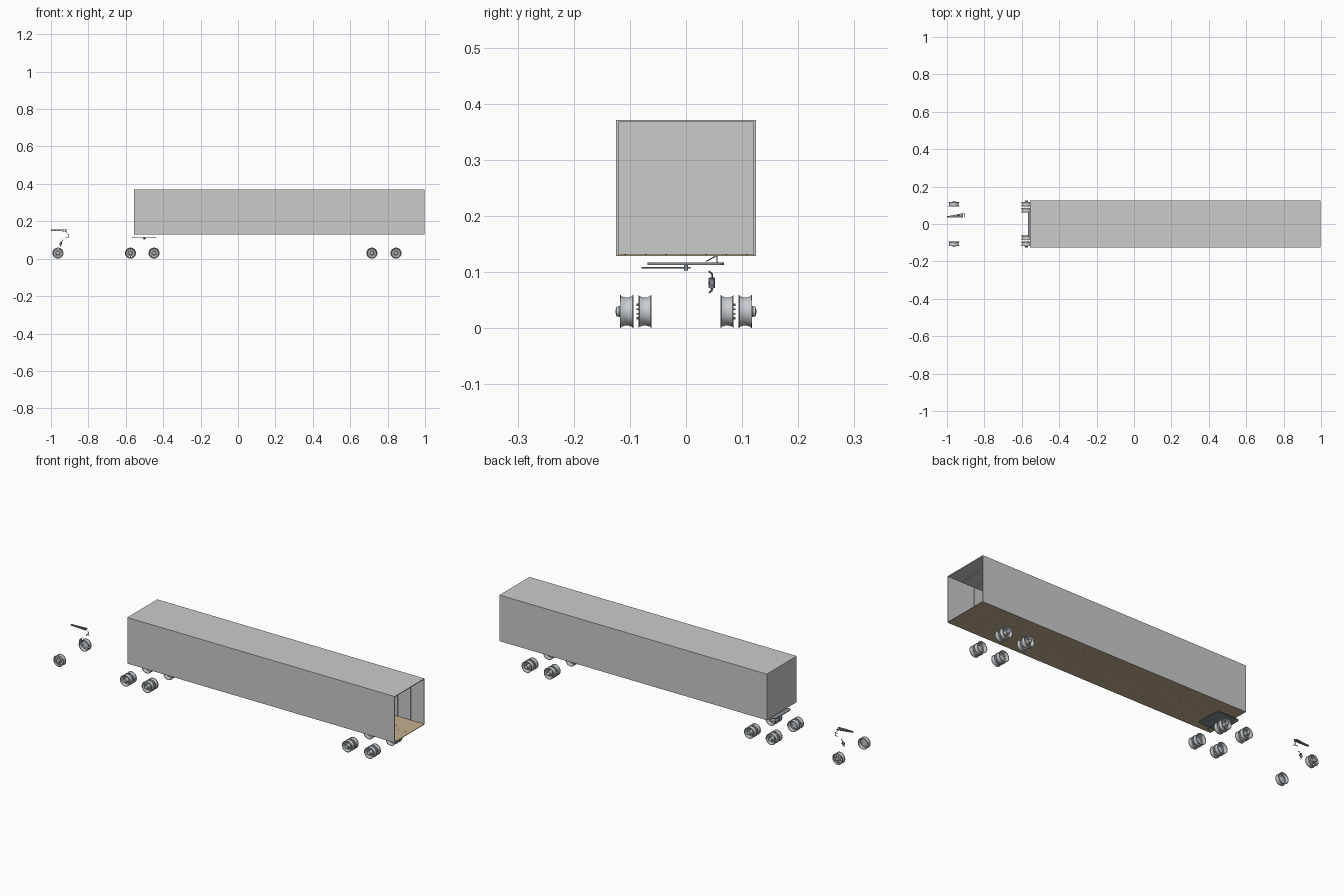
import bpy, bmesh
from math import pi, cos, sin, radians
from mathutils import Matrix, Vector

if "Cube" in bpy.data.objects:
    bpy.data.objects.remove(bpy.data.objects["Cube"])


def material(name, c):
    m = bpy.data.materials.new(name)
    m.diffuse_color = (*c, 1)
    m.use_nodes = True
    m.node_tree.nodes["Principled BSDF"].inputs["Base Color"].default_value = m.diffuse_color
    return m


WOOD = material("wood", (0.55, 0.43, 0.28))
STEEL = material("steel", (0.58, 0.61, 0.63))
DARK = material("dark_steel", (0.25, 0.28, 0.31))


def add_mesh(name, me, mat=None):
    ob = bpy.data.objects.new(name, me)
    bpy.context.collection.objects.link(ob)
    if mat and not me.materials:
        me.materials.append(mat)
    return ob


def finish(bm, name, mat=None, angle=None):
    bmesh.ops.recalc_face_normals(bm, faces=bm.faces)
    if angle:
        for f in bm.faces:
            f.smooth = True
        for e in bm.edges:
            e.smooth = len(e.link_faces) == 2 and e.calc_face_angle(0) < radians(angle)
    me = bpy.data.meshes.new(name)
    bm.to_mesh(me)
    bm.free()
    if mat:
        me.materials.append(mat)
    return me


def box(bm, lo, hi):
    lo, hi = Vector(lo), Vector(hi)
    m = Matrix.Translation((lo + hi) / 2) @ Matrix.Diagonal((*(hi - lo), 1))
    bmesh.ops.create_cube(bm, size=1, matrix=m)


def rod(bm, a, b, r, n=10):
    a, b = Vector(a), Vector(b)
    q = (b - a).to_track_quat('Z', 'Y').to_matrix().to_4x4()
    bmesh.ops.create_cone(bm, cap_ends=True, segments=n, radius1=r, radius2=r,
                          depth=(b - a).length, matrix=Matrix.Translation((a + b) / 2) @ q)


def lathe(bm, prof, n=40, closed=False):
    # profile of (radius, y) spun round the y axis
    vs = [bm.verts.new((r, y, 0)) for r, y in prof]
    pairs = list(zip(vs, vs[1:])) + ([(vs[-1], vs[0])] if closed else [])
    es = [bm.edges.new(p) for p in pairs]
    bmesh.ops.spin(bm, geom=vs + es, cent=(0, 0, 0), axis=(0, 1, 0), angle=2 * pi,
                   steps=n, use_duplicate=False)
    bmesh.ops.remove_doubles(bm, verts=bm.verts, dist=1e-6)


def holed_disc(bm, radius, y, holes=10):
    # filled 2D curve: one big circle with a ring of hand holes
    cu = bpy.data.curves.new("disc", 'CURVE')
    cu.dimensions, cu.fill_mode, cu.extrude = '2D', 'BOTH', 0.0007
    rings = [(0, 0, radius, 40)]
    for i in range(holes):
        a = 2 * pi * i / holes
        rings.append((0.0185 * cos(a), 0.0185 * sin(a), 0.0028, 12))
    for cx, cy, r, n in rings:
        sp = cu.splines.new('POLY')
        sp.points.add(n - 1)
        sp.use_cyclic_u = True
        for k, p in enumerate(sp.points):
            p.co = (cx + r * cos(2 * pi * k / n), cy + r * sin(2 * pi * k / n), 0, 1)
    ob = bpy.data.objects.new("disc", cu)
    bpy.context.collection.objects.link(ob)
    me = bpy.data.meshes.new_from_object(ob)
    me.transform(Matrix.Translation((0, y, 0)) @ Matrix.Rotation(pi / 2, 4, 'X'))
    bm.from_mesh(me)
    bpy.data.objects.remove(ob)


def wheel_mesh(name, disc_y, hub_y=None):
    bm = bmesh.new()
    half = [(0.0295, 0.0117), (0.0292, 0.0106), (0.0272, 0.0100), (0.0264, 0.0070),
            (0.0250, 0.0030)]
    inner = [(0.0237, 0.0030), (0.0250, 0.0075), (0.0262, 0.0112), (0.0285, 0.0117)]
    outer = half + [(r, -y) for r, y in half[::-1]]
    inside = [(r, -y) for r, y in inner[::-1]] + inner
    lathe(bm, outer + inside, closed=True)
    holed_disc(bm, 0.0252 if abs(disc_y) > 0.006 else 0.0245, disc_y)
    for i in range(10):
        a = 2 * pi * (i + 0.5) / 10
        x, z = 0.0130 * cos(a), 0.0130 * sin(a)
        rod(bm, (x, disc_y, z), (x, disc_y + 0.0038, z), 0.0011, 6)
    if hub_y:
        lathe(bm, [(0, disc_y), (0.0105, disc_y), (0.0100, hub_y - 0.007),
                   (0.0088, hub_y - 0.006), (0.0085, hub_y - 0.002),
                   (0.0065, hub_y - 0.0005), (0, hub_y)], 24)
    return finish(bm, name, STEEL, 35)


# Trailer shell, open at the rear
X0, X1, W, Z0, Z1, T = -0.557, 0.998, 0.1245, 0.1285, 0.371, 0.0012
bm = bmesh.new()
for s in (-1, 1):
    ya, yb = sorted((s * W, s * (W - T)))
    box(bm, (X0, ya, Z0), (X1, yb, Z1))
box(bm, (X0, -W + T, Z1 - T), (X1, W - T, Z1))
box(bm, (X0, -W + T, Z0), (X0 + T, W - T, Z1 - T))
add_mesh("trailer_shell", finish(bm, "trailer_shell"))

# Wooden floor and rows of floor screws
bm = bmesh.new()
box(bm, (X0 + T, -W + T, Z0 + 0.0002), (X1, W - T, Z0 + 0.003))
add_mesh("trailer_floor", finish(bm, "trailer_floor", WOOD))
bm = bmesh.new()
for i in range(40):
    for j in range(7):
        x, y = X0 + 0.02 + i * 0.0387, (j - 3) * 0.036
        rod(bm, (x, y, Z0), (x, y, Z0 + 0.0033), 0.0012, 6)
add_mesh("floor_screws", finish(bm, "floor_screws", DARK))

# Wall posts and roof bows inside the shell
posts, bows = bmesh.new(), bmesh.new()
BAYS = 20
for i in range(BAYS + 1):
    x = X0 + T + (X1 - X0 - T - 0.006) * i / BAYS
    for s in (-1, 1):
        ya, yb = sorted((s * (W - T), s * (W - 0.004)))
        box(posts, (x, ya, Z0 + 0.003), (x + 0.006, yb, Z1 - T))
    box(bows, (x, -W + 0.004, Z1 - 0.004), (x + 0.006, W - 0.004, Z1 - T))
add_mesh("wall_posts", finish(posts, "wall_posts"))
add_mesh("roof_bows", finish(bows, "roof_bows"))

# Wheels: single front pair, dual pairs on the other four axles
steer = wheel_mesh("steer_wheel", 0.0045, 0.0185)
dual_out = wheel_mesh("outer_wheel", -0.0105, 0.0200)
dual_in = wheel_mesh("inner_wheel", 0.0107)
layout = [(steer, 0.1055, (-0.963,))]
layout += [(m, y, (-0.575, -0.449, 0.716, 0.845)) for m, y in ((dual_out, 0.1055), (dual_in, 0.0733))]
for me, y, xs in layout:
    for x in xs:
        for s in (1, -1):
            ob = add_mesh(me.name, me)
            ob.location = (x, s * y, 0.0295)
            ob.rotation_euler.z = 0 if s > 0 else pi

# Coupling plate with release handle and king pin
bm = bmesh.new()
box(bm, (-0.567, -0.069, 0.1125), (-0.437, 0.068, 0.1165))
up = [e for e in bm.edges if abs(e.verts[0].co.z - e.verts[1].co.z) > 0.001]
bmesh.ops.bevel(bm, geom=up, offset=0.012, segments=4, affect='EDGES', profile=0.5)
add_mesh("coupling_plate", finish(bm, "coupling_plate", DARK))
bm = bmesh.new()
rod(bm, (-0.5, -0.079, 0.1075), (-0.5, 0.008, 0.1075), 0.0012)
rod(bm, (-0.508, -0.076, 0.1075), (-0.492, -0.076, 0.1075), 0.0012)
rod(bm, (-0.5, 0, 0.103), (-0.5, 0, 0.1125), 0.004, 16)
add_mesh("coupling_handle", finish(bm, "coupling_handle", DARK, 35))

# Steering arm bracket: slatted tapered beam
bm = bmesh.new()
for i in range(6):
    x = -0.999 + i * 0.0145
    box(bm, (x, 0.036, 0.149 - 0.0006 * i), (x + 0.012, 0.043 + 0.0025 * i, 0.154 - 0.0006 * i))
box(bm, (-0.999, 0.037, 0.153), (-0.913, 0.042, 0.156))
add_mesh("steering_beam", finish(bm, "steering_beam", DARK))

# Small linkage hanging behind the beam
bm = bmesh.new()
rod(bm, (-0.925, 0.050, 0.148), (-0.908, 0.056, 0.130), 0.0012)
rod(bm, (-0.908, 0.036, 0.119), (-0.908, 0.056, 0.130), 0.0010)
rod(bm, (-0.922, 0.055, 0.115), (-0.904, 0.055, 0.115), 0.0016)
rod(bm, (-0.908, 0.055, 0.115), (-0.908, 0.055, 0.131), 0.0010)
add_mesh("linkage", finish(bm, "linkage", DARK, 35))

# Steering gear: housing with bent shafts above and below
bm = bmesh.new()
rod(bm, (-0.950, 0.046, 0.072), (-0.946, 0.046, 0.089), 0.0055, 16)
rod(bm, (-0.953, 0.046, 0.080), (-0.940, 0.046, 0.080), 0.0045, 16)
path = [(-0.936, 0.041, 0.101), (-0.940, 0.047, 0.096), (-0.944, 0.047, 0.088)]
foot = [(-0.950, 0.047, 0.073), (-0.951, 0.046, 0.067), (-0.951, 0.041, 0.063)]
for pts in (path, foot):
    for a, b in zip(pts, pts[1:]):
        rod(bm, a, b, 0.0016)
add_mesh("steering_gear", finish(bm, "steering_gear", DARK, 35))
